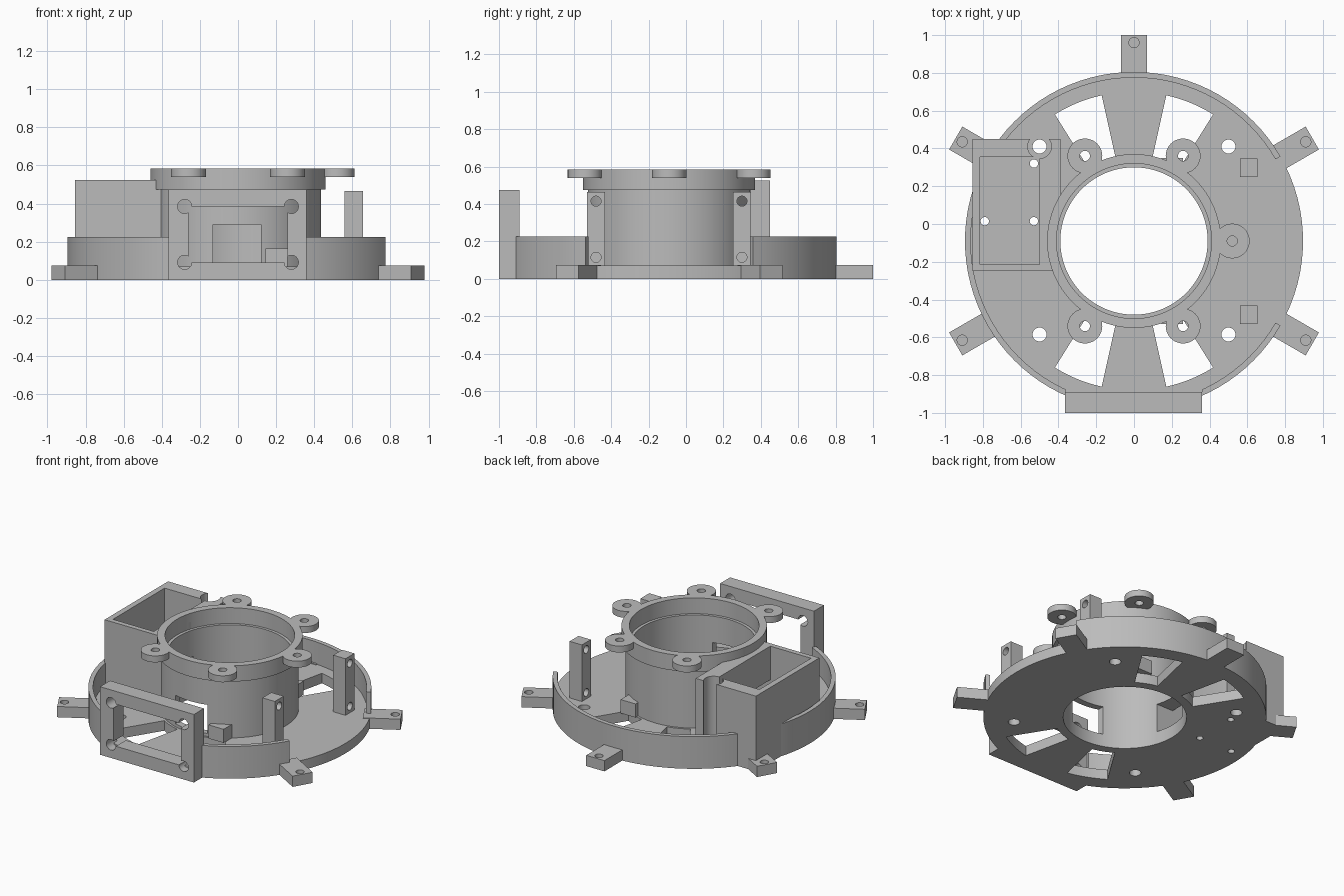
import bpy, bmesh
from math import sin, cos, radians

if "Cube" in bpy.data.objects:
    bpy.data.objects.remove(bpy.data.objects["Cube"])

grey = bpy.data.materials.new("light_grey")
grey.use_nodes = True
grey.diffuse_color = (0.5, 0.5, 0.5, 1)
grey.node_tree.nodes["Principled BSDF"].inputs["Base Color"].default_value = (0.5, 0.5, 0.5, 1)

CY = -0.09      # y of the main axis
FLOOR = 0.07    # base plate thickness
SEG = 96


def polar(r, deg):
    return r * cos(radians(deg)), CY + r * sin(radians(deg))


def prism(name, outline, z0, z1):
    """Extrude a flat xy outline from z0 to z1."""
    bm = bmesh.new()
    face = bm.faces.new([bm.verts.new((x, y, z0)) for x, y in outline])
    top = bmesh.ops.extrude_face_region(bm, geom=[face])["geom"]
    verts = [v for v in top if isinstance(v, bmesh.types.BMVert)]
    bmesh.ops.translate(bm, vec=(0, 0, z1 - z0), verts=verts)
    bmesh.ops.recalc_face_normals(bm, faces=bm.faces)
    mesh = bpy.data.meshes.new(name)
    bm.to_mesh(mesh)
    bm.free()
    mesh.materials.append(grey)
    obj = bpy.data.objects.new(name, mesh)
    bpy.context.collection.objects.link(obj)
    return obj


def box(name, x0, x1, y0, y1, z0, z1):
    return prism(name, [(x0, y0), (x1, y0), (x1, y1), (x0, y1)], z0, z1)


def disc(name, r, z0, z1, x=0.0, y=CY, seg=SEG):
    steps = [radians(360 * i / seg) for i in range(seg)]
    return prism(name, [(x + r * cos(a), y + r * sin(a)) for a in steps], z0, z1)


def sector(name, r0, r1, a0, a1, z0, z1, n=80):
    angles = [a0 + (a1 - a0) * i / n for i in range(n + 1)]
    outline = [polar(r1, a) for a in angles] + [polar(r0, a) for a in reversed(angles)]
    return prism(name, outline, z0, z1)


def rod(r, centre, axis, length=0.4):
    """Cutter cylinder lying along x or y."""
    obj = disc("cutter", r, -length / 2, length / 2, 0, 0, 24)
    if axis == "x":
        obj.rotation_euler.y = radians(90)
    else:
        obj.rotation_euler.x = radians(90)
    obj.location = centre
    return obj


def cut(obj, *cutters):
    """Subtract the cutters, bake the result and drop the cutters."""
    for c in cutters:
        c.hide_render = True
        mod = obj.modifiers.new("cut", "BOOLEAN")
        mod.operation, mod.solver, mod.object = "DIFFERENCE", "EXACT", c
    bpy.context.view_layer.update()
    graph = bpy.context.evaluated_depsgraph_get()
    mesh = bpy.data.meshes.new_from_object(obj.evaluated_get(graph))
    obj.modifiers.clear()
    obj.data = mesh
    for c in cutters:
        bpy.data.objects.remove(c)
    return obj


def hole(r, x, y, z0=-1, z1=1):
    return disc("cutter", r, z0, z1, x, y, 32)


def box_screws():
    return [hole(0.022, x, y) for x in (-0.79, -0.53) for y in (0.015, 0.32)]


def cavity():
    return box("cutter", -0.815, -0.5, -0.215, 0.355, FLOOR, 1)


def side_window():
    return box("cutter", -0.6, -0.36, -0.215, 0.035, 0.09, 0.29)


# base plate with bore, four sector openings and screw holes
base = disc("base_plate", 0.895, 0, FLOOR)
openings = [sector("cutter", 0.45, 0.79, a, a + 19.5, -1, 1, 12)
            for a in (58, 102.5, 238, 282.5)]
holes = [hole(0.037, x, y) for x in (-0.5, 0.5) for y in (0.41, -0.585)]
cut(base, disc("cutter", 0.39, -1, 1), *openings, *holes, *box_screws())

# outer rim, open on one side and behind the front frame
rim = sector("outer_rim", 0.865, 0.895, 30, 330, FLOOR, 0.225)
cut(rim, box("cutter", -0.36, 0.36, -1.1, -0.8, 0, 1), cavity())

# mounting tabs with blind holes
for i, angle in enumerate((30, 90, 150, 210, 330)):
    a = radians(angle)
    outline = [(u * cos(a) - v * sin(a), CY + u * sin(a) + v * cos(a))
               for u, v in ((0.85, -0.07), (1.09, -0.07), (1.09, 0.07), (0.85, 0.07))]
    tab = prism(f"mounting_tab_{i + 1}", outline, 0, 0.075)
    cut(tab, hole(0.027, *polar(1.05, angle), 0.02, 1))

# central tube with windows towards the front and the box
tube = disc("central_tube", 0.435, 0, 0.475)
cut(tube, disc("cutter", 0.39, -1, 1),
    box("cutter", -0.13, 0.12, -0.7, -0.4, 0.09, 0.29), side_window())

# top collar and its screw lugs
collar = disc("top_collar", 0.46, 0.475, 0.585)
cut(collar, disc("cutter", 0.41, 0, 1))
for i, angle in enumerate((0, 60, 120, 240, 300)):
    x, y = polar(0.52, angle)
    lug = disc(f"collar_lug_{i + 1}", 0.092, 0.54, 0.585, x, y, 40)
    cut(lug, hole(0.027, x, y))

# front frame
frame = box("front_frame", -0.365, 0.36, -1, -0.89, 0, 0.475)
cut(frame, box("cutter", -0.26, 0.26, -1.2, -0.7, 0.092, 0.385),
    *[rod(0.037, (x, -0.95, z), "y") for x in (-0.28, 0.28) for z in (0.092, 0.385)])

# open box beside the tube
tray = box("side_box", -0.855, -0.39, -0.25, 0.45, 0, 0.525)
cut(tray, cavity(), disc("cutter", 0.41, -1, 1), hole(0.063, -0.5, 0.41),
    side_window(), *box_screws())

# drilled posts and the small blocks against the tube
for label, y0, block_y in (("front", -0.53, -0.53), ("back", 0.25, 0.25)):
    post = box(f"{label}_post", 0.56, 0.655, y0, y0 + 0.098, FLOOR, 0.465)
    cut(post, *[rod(0.027, (0.6, y0 + 0.049, z), "x") for z in (0.115, 0.415)])
    block = box(f"{label}_block", 0.145, 0.26, block_y, block_y + 0.1, FLOOR, 0.165)
    cut(block, disc("cutter", 0.41, 0, 1))

# smooth round walls, sharp edges kept
for obj in bpy.context.scene.objects:
    obj.select_set(obj.type == "MESH")
bpy.context.view_layer.objects.active = base
bpy.ops.object.shade_smooth_by_angle(angle=radians(30))
